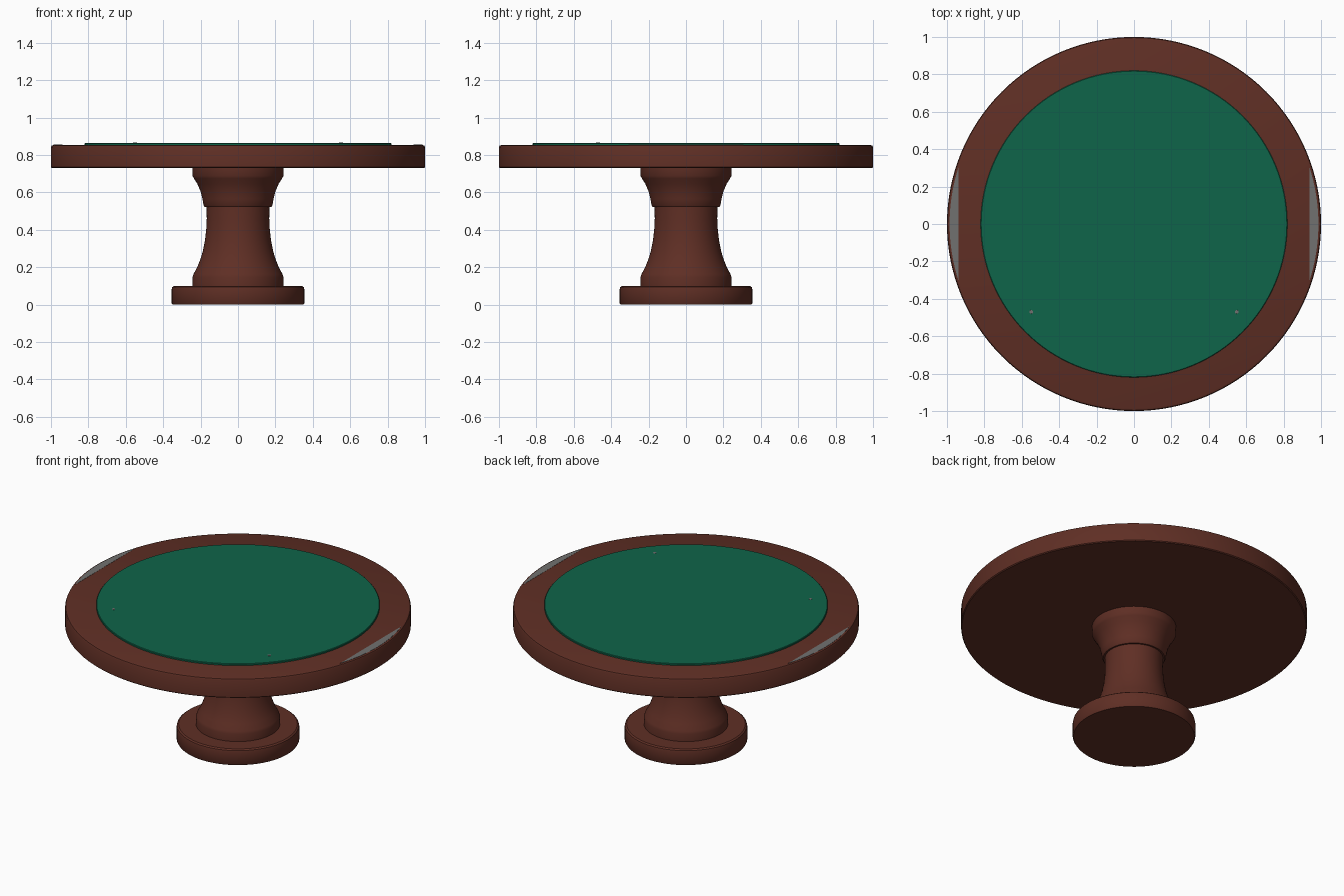
import bpy, bmesh, math

if "Cube" in bpy.data.objects:
    bpy.data.objects.remove(bpy.data.objects["Cube"])


def material(name, rgb):
    m = bpy.data.materials.new(name)
    m.diffuse_color = (*rgb, 1)
    m.use_nodes = True
    m.node_tree.nodes["Principled BSDF"].inputs["Base Color"].default_value = m.diffuse_color
    return m


WOOD = material("mahogany wood", (0.115, 0.028, 0.018))
FELT = material("green felt", (0.0045, 0.128, 0.067))
METAL = material("grey metal", (0.165, 0.165, 0.16))


def finish(name, bm, mat):
    bmesh.ops.recalc_face_normals(bm, faces=bm.faces)
    me = bpy.data.meshes.new(name)
    bm.to_mesh(me)
    bm.free()
    me.materials.append(mat)
    ob = bpy.data.objects.new(name, me)
    bpy.context.collection.objects.link(ob)
    bpy.ops.object.select_all(action='DESELECT')
    ob.select_set(True)
    bpy.context.view_layer.objects.active = ob
    bpy.ops.object.shade_smooth_by_angle(angle=math.radians(35))
    return ob


def lathe(name, profile, mat, n=96, centre=(0, 0)):
    """Closed solid of revolution from (radius, z) points, bottom to top."""
    bm = bmesh.new()
    rings = []
    for r, z in profile:
        rings.append([bm.verts.new((centre[0] + r * math.cos(2 * math.pi * i / n),
                                    centre[1] + r * math.sin(2 * math.pi * i / n), z))
                      for i in range(n)])
    for a, b in zip(rings, rings[1:]):
        for i in range(n):
            j = (i + 1) % n
            bm.faces.new((a[i], a[j], b[j], b[i]))
    bm.faces.new(rings[0])
    bm.faces.new(rings[-1])
    return finish(name, bm, mat)


# Pedestal: foot, waisted column, flared collar
lathe("foot", [(0.35, 0), (0.355, 0.008), (0.355, 0.08), (0.352, 0.093), (0.343, 0.1)], WOOD)
lathe("column", [(0.243, 0.095), (0.243, 0.147), (0.238, 0.163), (0.218, 0.2), (0.202, 0.24),
                 (0.188, 0.285), (0.177, 0.34), (0.17, 0.4), (0.167, 0.46), (0.168, 0.53)], WOOD)
lathe("collar", [(0.178, 0.522), (0.184, 0.53), (0.19, 0.565), (0.2, 0.605), (0.217, 0.645),
                 (0.236, 0.675), (0.243, 0.688), (0.243, 0.735)], WOOD)

# Table top and felt playing surface
lathe("table_top", [(0.995, 0.73), (1.0, 0.735), (1.0, 0.842), (0.996, 0.85), (0.985, 0.854)],
      WOOD, 128)
lathe("felt", [(0.82, 0.85), (0.82, 0.862), (0.817, 0.865)], FELT, 128)

# Grey rim plates (circle segments) and tiny studs, left and right
for side, s in (("left", -1), ("right", 1)):
    a = math.acos(0.937 / 0.986)
    bm = bmesh.new()
    vs = [bm.verts.new((s * 0.986 * math.cos(t), 0.986 * math.sin(t), 0.8525))
          for t in (-a + 2 * a * i / 20 for i in range(21))]
    f = bm.faces.new(vs)
    ext = bmesh.ops.extrude_face_region(bm, geom=[f])["geom"]
    for v in ext:
        if isinstance(v, bmesh.types.BMVert):
            v.co.z += 0.0025
    finish("rim_plate_" + side, bm, METAL)
    lathe("stud_" + side, [(0.011, 0.86), (0.01, 0.866)], METAL, 12, (s * 0.55, -0.47))
